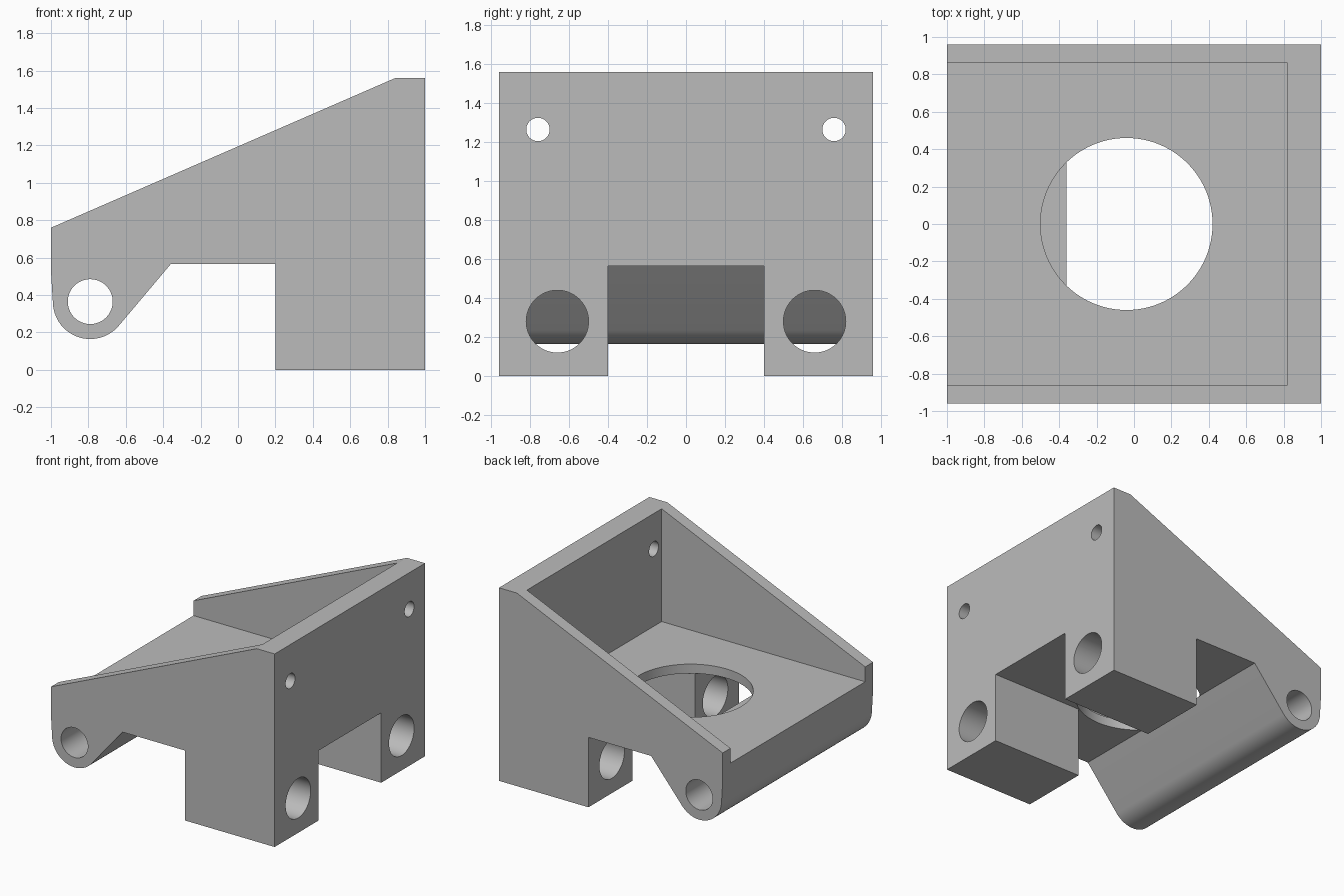
import bpy
from math import sin, cos, pi, radians
from mathutils import Matrix

cube = bpy.data.objects.get("Cube")
if cube:
    bpy.data.objects.remove(cube, do_unlink=True)

grey = bpy.data.materials.new("plain grey")
grey.use_nodes = True
COLOR = (0.5, 0.5, 0.5, 1)
grey.diffuse_color = COLOR
grey.node_tree.nodes["Principled BSDF"].inputs["Base Color"].default_value = COLOR

HALF = 0.96        # half width of the bracket
WALL = 0.86        # inner face of the side walls
FLOOR = 0.64       # top of the tray floor
UNDER = 0.565      # underside of the tray floor
PIN = (-0.79, 0.365)


def link(name, verts, faces):
    mesh = bpy.data.meshes.new(name)
    mesh.from_pydata(verts, [], faces)
    mesh.materials.append(grey)
    obj = bpy.data.objects.new(name, mesh)
    bpy.context.collection.objects.link(obj)
    return obj


def prism(name, outline, low, high, place):
    """Extrude a counter-clockwise 2D outline from low to high."""
    n = len(outline)
    verts = [place(u, v, w) for w in (low, high) for u, v in outline]
    faces = [list(range(n))[::-1], list(range(n, 2 * n))]
    faces += [[i, (i + 1) % n, n + (i + 1) % n, n + i] for i in range(n)]
    return link(name, verts, faces)


# Each mapping is a rotation, so the faces keep pointing outwards
def along_x(u, v, w):
    return (w, u, v)


def along_y(u, v, w):
    return (u, -w, v)


def along_z(u, v, w):
    return (u, v, w)


def circle(center, radius, count=64):
    return [(center[0] + radius * cos(2 * pi * i / count),
             center[1] + radius * sin(2 * pi * i / count)) for i in range(count)]


def rect(u0, u1, v0, v1):
    return [(u0, v0), (u1, v0), (u1, v1), (u0, v1)]


def cut(body, cutter):
    cutter.hide_render = True
    mod = body.modifiers.new("cut", 'BOOLEAN')
    mod.operation = 'DIFFERENCE'
    mod.solver = 'EXACT'
    mod.object = cutter
    bpy.context.view_layer.objects.active = body
    bpy.ops.object.modifier_apply(modifier=mod.name)
    bpy.data.objects.remove(cutter, do_unlink=True)


# Side profile: sloped top, rear legs, rounded hinge nose
nose = [(PIN[0] + 0.2 * cos(radians(a)), PIN[1] + 0.2 * sin(radians(a)))
        for a in [186 + 133.5 * i / 24 for i in range(25)]]
outline = [(-1, 0.53)] + nose + [(-0.36, UNDER), (0.2, UNDER), (0.2, 0), (1, 0),
                                 (1, 1.56), (0.84, 1.56), (-1, 0.76)]
body = prism("bracket_body", outline, -HALF, HALF, along_y)

# Open tray between the side walls
cut(body, prism("tray_cutter", rect(-1.2, 0.82, -WALL, WALL), FLOOR, 2, along_z))

# Gap between the two legs
cut(body, prism("leg_gap_cutter", rect(-0.4, 0.4, -0.2, UNDER), 0.1, 1.2, along_x))

# Round opening in the floor
cut(body, prism("floor_hole_cutter", circle((-0.04, 0), 0.46, 96),
                UNDER - 0.001, 0.8, along_z))

# Hinge pin hole across the full width
cut(body, prism("pin_hole_cutter", circle(PIN, 0.12), -1.2, 1.2, along_y))

# Large holes through the legs and small holes through the back wall
for side in (-1, 1):
    cut(body, prism("leg_hole_cutter", circle((side * 0.66, 0.28), 0.16),
                    0.1, 1.2, along_x))
    cut(body, prism("screw_hole_cutter", circle((side * 0.76, 1.265), 0.06, 48),
                    0.7, 1.2, along_x))

bpy.ops.object.select_all(action='DESELECT')
body.select_set(True)
bpy.context.view_layer.objects.active = body
bpy.ops.object.shade_smooth_by_angle(angle=radians(20))
